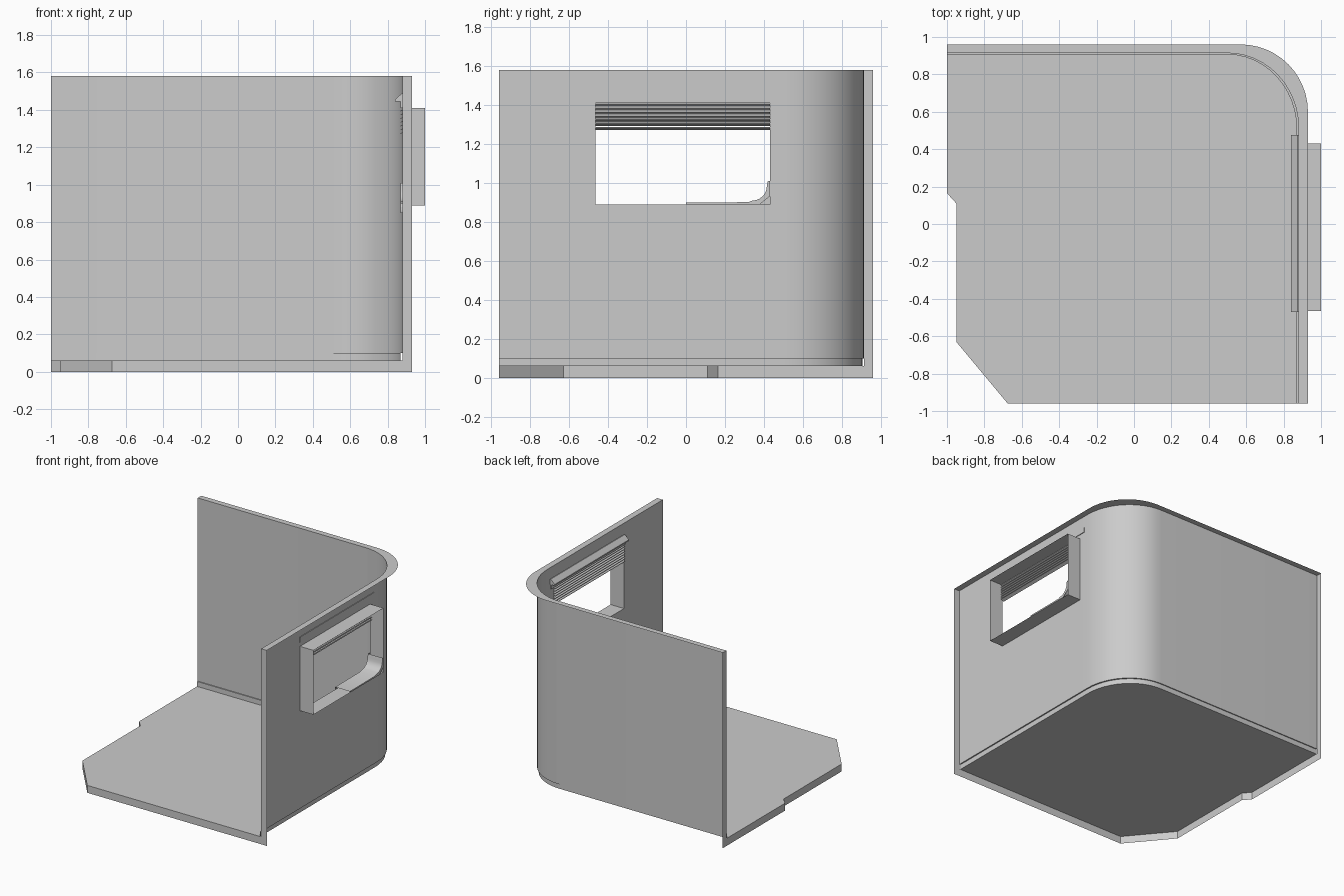
import bpy, bmesh
from math import sin, cos, pi

if "Cube" in bpy.data.objects:
    bpy.data.objects.remove(bpy.data.objects["Cube"])

WALL_X, WALL_Y, OUT_X, OUT_Y, FRONT, LEFT = 0.88, 0.914, 0.93, 0.96, -0.96, -1.0
FLOOR, BASE, TOP = 0.06, 0.10, 1.58
WIN_Y0, WIN_Y1, WIN_Z0, WIN_Z1 = -0.465, 0.43, 0.89, 1.41


def make(name, verts, faces, smooth=False):
    mesh = bpy.data.meshes.new(name)
    mesh.from_pydata(verts, [], faces)
    obj = bpy.data.objects.new(name, mesh)
    bpy.context.collection.objects.link(obj)
    if smooth:
        bpy.ops.object.select_all(action='DESELECT')
        obj.select_set(True)
        bpy.context.view_layer.objects.active = obj
        bpy.ops.object.shade_smooth_by_angle(angle=pi / 6)
    return obj


def loft(name, rows, smooth=False, skip=(), close=False):
    """Join equal-length rows of points with quads."""
    n, m = len(rows[0]), len(rows)
    faces = []
    for r in range(m if close else m - 1):
        s = (r + 1) % m
        faces += [(r * n + i, r * n + i + 1, s * n + i + 1, s * n + i)
                  for i in range(n - 1) if (r, i) not in skip]
    return make(name, [p for row in rows for p in row], faces, smooth)


def prism(name, profile, y0, y1):
    """Extrude a closed x-z profile along y, with end caps."""
    n = len(profile)
    verts = [(x, y, z) for y in (y0, y1) for x, z in profile]
    faces = [(i, (i + 1) % n, n + (i + 1) % n, n + i) for i in range(n)]
    faces += [tuple(reversed(range(n))), tuple(range(n, 2 * n))]
    return make(name, verts, faces)


def corner_path(x, y, rx, ry, segs=12):
    """Back wall, rounded corner, then right wall split at the window."""
    pts = [(LEFT, y)]
    for i in range(segs + 1):
        a = pi / 2 * (1 - i / segs)
        pts.append((x - rx + rx * cos(a), y - ry + ry * sin(a)))
    return pts + [(x, WIN_Y1), (x, WIN_Y0), (x, FRONT)]


def at(path, z):
    return [(x, y, z) for x, y in path]


inner = corner_path(WALL_X, WALL_Y, 0.38, 0.40)
outer = corner_path(OUT_X, OUT_Y, 0.36, 0.36)
base = corner_path(WALL_X - 0.01, WALL_Y - 0.008, 0.37, 0.40)

# Wall surface with the window opening left out
window_cell = len(inner) - 3
loft("wall", [at(inner, z) for z in (BASE, WIN_Z0, WIN_Z1, TOP)],
     True, {(1, window_cell)})
loft("wall_top_rim", [at(inner, TOP), at(outer, TOP)])

# Skirting board with its top ledge
loft("skirting_board", [at(base, FLOOR), at(base, BASE), at(inner, BASE)], True)

# End faces of the two walls
make("right_wall_end", [(WALL_X, FRONT, 0), (OUT_X, FRONT, 0),
                        (OUT_X, FRONT, TOP), (WALL_X, FRONT, TOP)], [(0, 1, 2, 3)])
make("back_wall_end", [(LEFT, OUT_Y, 0), (LEFT, WALL_Y, 0),
                       (LEFT, WALL_Y, TOP), (LEFT, OUT_Y, TOP)], [(0, 1, 2, 3)])

# Floor and the edge band around its open sides
edge = [(LEFT, WALL_Y), (LEFT, 0.165), (-0.95, 0.11), (-0.95, -0.63),
        (-0.675, FRONT), (WALL_X, FRONT)]
outline = list(reversed(base)) + edge[1:-1]
make("floor", at(outline, FLOOR), [tuple(range(len(outline)))])
loft("floor_edge", [at(edge, 0), at(edge, FLOOR)])

# Window reveal
frame = [(WIN_Y0, WIN_Z0), (WIN_Y1, WIN_Z0), (WIN_Y1, WIN_Z1), (WIN_Y0, WIN_Z1)]
loft("window_frame", [[(x, y, z) for x in (WALL_X, 1.0)] for y, z in frame], close=True)

# Rounded trim in the lower corner of the window
curve = [(0.0, 0.90), (0.32, 0.902)]
for i in range(7):
    a = -pi / 2 + i * pi / 12
    curve.append((0.34 + 0.075 * cos(a), 0.985 + 0.075 * sin(a)))
curve.append((0.42, 1.01))
loft("corner_trim", [[(x, y, z) for x in (0.868, 1.0)] for y, z in curve], True)
lip = [(0.0, 0.848), (0.32, 0.848)] + [(0.475, 0.848)] * 7 + [(0.475, 1.01)]
for i in range(7):
    a = -pi / 2 + i * pi / 12
    lip[2 + i] = (0.36 + 0.115 * cos(a), 0.963 + 0.115 * sin(a))
loft("trim_lip", [[(0.868, y, z), (0.868, *lip[i]), (WALL_X, *lip[i])]
                  for i, (y, z) in enumerate(curve)])
loft("trim_outer_edge", [[(1.0, y, z), (1.0, min(y, WIN_Y1) if i < 5 else WIN_Y1,
                                        WIN_Z0 if i < 5 else z)]
                         for i, (y, z) in enumerate(curve)])

# Blind: head rail, backing strip and tilted slats
prism("blind_head_rail", [(0.84, 1.445), (0.885, 1.445), (0.885, 1.488),
                          (0.875, 1.488), (0.84, 1.455)], -0.47, 0.477)
prism("blind_backing", [(0.868, WIN_Z1), (0.879, WIN_Z1),
                        (0.879, 1.445), (0.868, 1.445)], -0.47, 0.477)
for i in range(7):
    z = 1.272 + i * 0.02
    prism(f"blind_slat_{i + 1}", [(0.87, z), (0.895, z + 0.012),
                                  (0.895, z + 0.016), (0.87, z + 0.004)],
          WIN_Y0, WIN_Y1)
